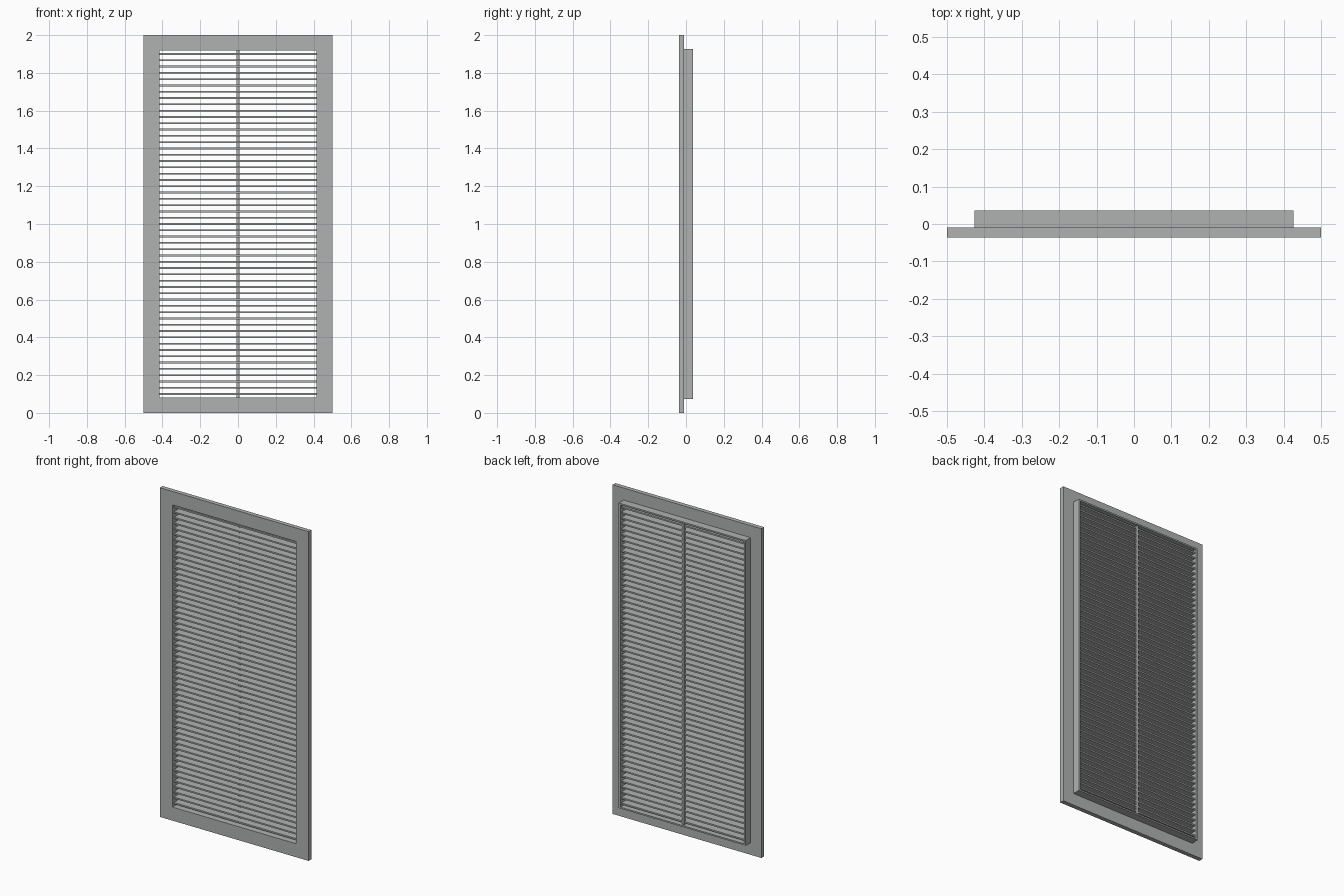
import bpy
import bmesh
from mathutils import Matrix, Vector

cube = bpy.data.objects.get("Cube")
if cube:
    bpy.data.objects.remove(cube, do_unlink=True)

grey = bpy.data.materials.new("warm grey metal")
grey.use_nodes = True
COLOUR = (0.43, 0.45, 0.44, 1)
grey.diffuse_color = COLOUR
grey.node_tree.nodes["Principled BSDF"].inputs["Base Color"].default_value = COLOUR

# Overall sizes
MID_Z = 1.0
OPEN_X, OPEN_Z = 0.415, 0.918      # half size of the opening
FRONT, STEP, BACK = -0.0365, -0.01, 0.0365
SLATS = 55
PITCH = 1 / 30
SLAT_FRONT, SLAT_BACK = -0.022, 0.028


def finish(name, bm):
    bmesh.ops.recalc_face_normals(bm, faces=bm.faces)
    mesh = bpy.data.meshes.new(name)
    bm.to_mesh(mesh)
    bm.free()
    mesh.materials.append(grey)
    obj = bpy.data.objects.new(name, mesh)
    bpy.context.collection.objects.link(obj)
    return obj


def add_box(bm, low, high):
    low, high = Vector(low), Vector(high)
    size = Matrix.Diagonal((high - low).to_4d())
    size[3][3] = 1
    bmesh.ops.create_cube(bm, size=1, matrix=Matrix.Translation((low + high) / 2) @ size)


def ring(name, half_x, half_z, y0, y1):
    """Rectangular frame around the opening, extruded from y0 to y1."""
    bm = bmesh.new()
    corners = [(-1, -1), (1, -1), (1, 1), (-1, 1)]
    outer = [bm.verts.new((sx * half_x, y0, MID_Z + sz * half_z)) for sx, sz in corners]
    inner = [bm.verts.new((sx * OPEN_X, y0, MID_Z + sz * OPEN_Z)) for sx, sz in corners]
    faces = []
    for i in range(4):
        j = (i + 1) % 4
        faces.append(bm.faces.new((outer[i], outer[j], inner[j], inner[i])))
    out = bmesh.ops.extrude_face_region(bm, geom=faces, use_keep_orig=True)
    moved = [v for v in out["geom"] if isinstance(v, bmesh.types.BMVert)]
    bmesh.ops.translate(bm, verts=moved, vec=(0, y1 - y0, 0))
    return finish(name, bm)


# Wide front flange and the narrow collar behind it
ring("front_flange", 0.5, 1.0, FRONT, STEP)
ring("rear_collar", 0.427, 0.927, STEP, BACK)

# Level slats across the opening
bm = bmesh.new()
add_box(bm, (-OPEN_X, SLAT_FRONT, -0.0045), (OPEN_X, SLAT_BACK, 0.0045))
slats = finish("slats", bm)
slats.location.z = MID_Z - PITCH * (SLATS - 1) / 2
repeat = slats.modifiers.new("repeat", "ARRAY")
repeat.count = SLATS
repeat.use_relative_offset = False
repeat.use_constant_offset = True
repeat.constant_offset_displace = (0, 0, PITCH)

# Central upright bar at the back of the slats
bm = bmesh.new()
add_box(bm, (-0.008, SLAT_BACK - 0.01, MID_Z - OPEN_Z),
        (0.008, SLAT_BACK + 0.0005, MID_Z + OPEN_Z))
finish("centre_bar", bm)
